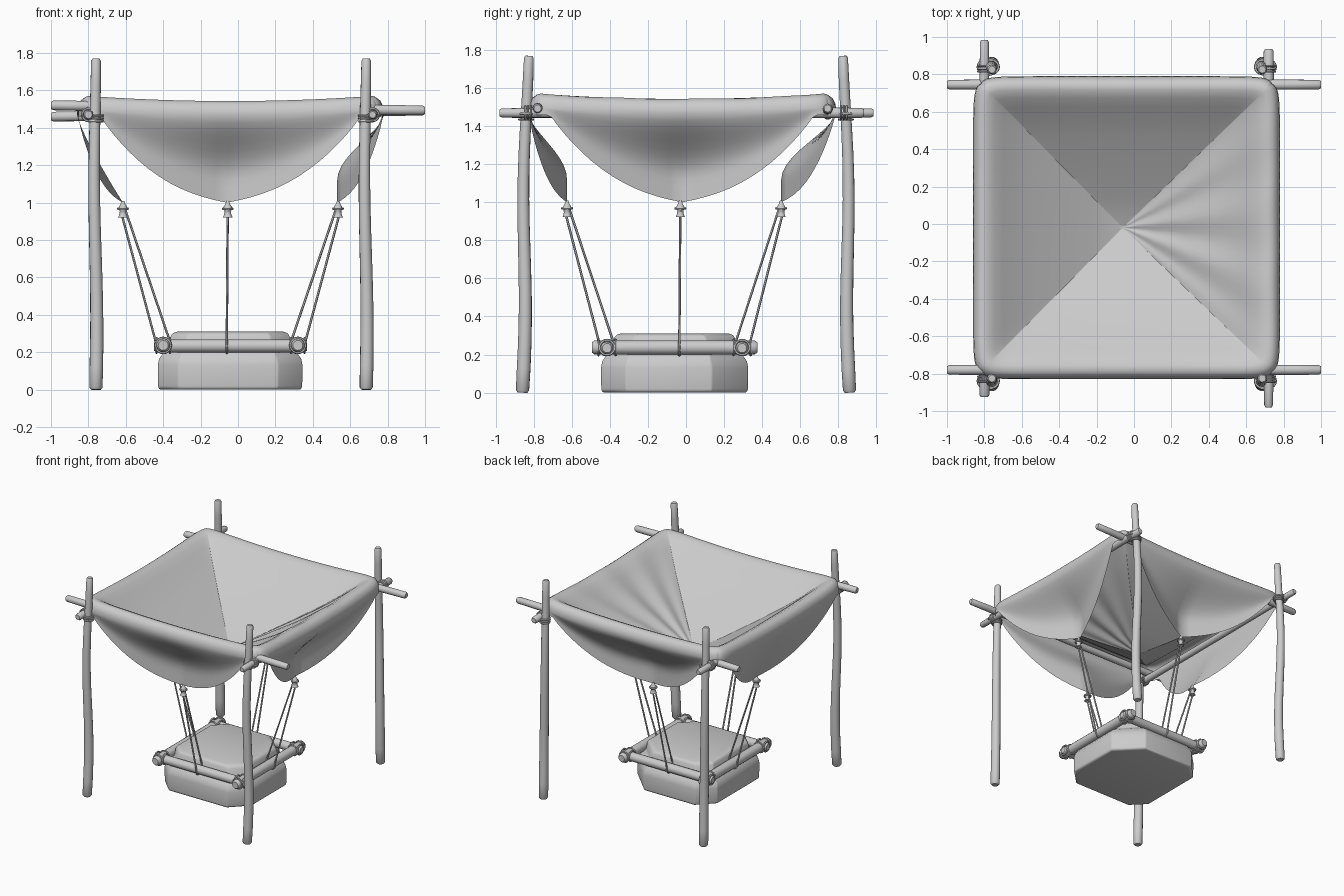
import bpy, bmesh, math
from mathutils import Vector

if "Cube" in bpy.data.objects:
    bpy.data.objects.remove(bpy.data.objects["Cube"])


def finish(bm, name, angle=50):
    bmesh.ops.recalc_face_normals(bm, faces=bm.faces)
    me = bpy.data.meshes.new(name)
    bm.to_mesh(me)
    bm.free()
    ob = bpy.data.objects.new(name, me)
    bpy.context.collection.objects.link(ob)
    bpy.ops.object.select_all(action='DESELECT')
    ob.select_set(True)
    bpy.context.view_layer.objects.active = ob
    bpy.ops.object.shade_smooth_by_angle(angle=math.radians(angle))
    return ob


def loft(bm, rings, caps=True, closed=False):
    vs = [[bm.verts.new(p) for p in r] for r in rings]
    n = len(vs[0])
    pairs = list(zip(vs, vs[1:])) + ([(vs[-1], vs[0])] if closed else [])
    for r0, r1 in pairs:
        for i in range(n):
            j = (i + 1) % n
            bm.faces.new((r0[i], r0[j], r1[j], r1[i]))
    if caps and not closed:
        bm.faces.new(vs[0])
        bm.faces.new(vs[-1])


def tube(bm, pts, radii, n=14, closed=False):
    pts = [Vector(p) for p in pts]
    rings, m = [], len(pts)
    for i, p in enumerate(pts):
        a = pts[(i - 1) % m] if closed else pts[max(i - 1, 0)]
        b = pts[(i + 1) % m] if closed else pts[min(i + 1, m - 1)]
        t = (b - a).normalized()
        # a diagonal reference keeps the frame stable on straight runs and flat loops
        ref = Vector((0.31, 0.52, 0.8)) if not closed else (pts[m // 4] - pts[0]).cross(pts[m // 2] - pts[0])
        u = t.cross(ref).normalized()
        w = t.cross(u)
        rings.append([p + radii[i] * (u * math.cos(2 * math.pi * k / n) + w * math.sin(2 * math.pi * k / n))
                      for k in range(n)])
    loft(bm, rings, closed=closed)


def log(name, a, b, r0, r1, wob=(0, 0), steps=14):
    """Pole with softly rounded ends and a slight bend."""
    a, b = Vector(a), Vector(b)
    L = (b - a).length
    side = Vector((wob[0], wob[1], 0))
    pts, rad = [], []
    e = 0.012 / L
    for f, s in [(0, .7), (e, .95)] + [(k / steps, 1) for k in range(1, steps)] + [(1 - e, .95), (1, .7)]:
        pts.append(a.lerp(b, f) + side * math.sin(f * math.pi * 2.4))
        rad.append((r0 + (r1 - r0) * f) * s)
    bm = bmesh.new()
    tube(bm, pts, rad)
    return finish(bm, name)


def loop(bm, c, axis, r, minor=0.007, stretch=(1, 1)):
    """Rope ring round an axis."""
    c = Vector(c)
    e = {'x': ((0, 1, 0), (0, 0, 1)), 'y': ((1, 0, 0), (0, 0, 1)), 'z': ((1, 0, 0), (0, 1, 0))}[axis]
    p = [c + Vector(e[0]) * r * stretch[0] * math.cos(k * math.pi / 10)
         + Vector(e[1]) * r * stretch[1] * math.sin(k * math.pi / 10) for k in range(20)]
    tube(bm, p, [minor] * 20, 6, True)


# corner posts with rope lashings
for sx, x in (('left', -.76), ('right', .685)):
    for sy, q in (('front', -1), ('back', 1)):
        log(f'{sy}_{sx}_post', (x, q * .86, 0), (x - .005, q * .835, 1.77), .037, .027, (.006, -q * .01))
        bm = bmesh.new()
        bx = -.80 if x < 0 else .72
        for dz in (-.025, -.01, .005):
            loop(bm, (x, q * .84, 1.46 + dz), 'z', .036)
            loop(bm, (bx, q * (.84 + dz), 1.47), 'y', .033)
        loop(bm, ((x + bx) / 2, q * .84, 1.465), 'z', .055, .007, (1, .75))
        finish(bm, f'{sy}_{sx}_post_lashing')

# crossbars
log('front_crossbar', (-1, -.78, 1.52), (1, -.78, 1.493), .027, .027)
log('back_crossbar', (-1, .745, 1.46), (1, .745, 1.493), .027, .027)
log('left_crossbar', (-.80, -.925, 1.47), (-.80, .985, 1.47), .028, .025)
log('right_crossbar', (.72, -.98, 1.47), (.72, .935, 1.47), .025, .028)

# cloth: sagging pyramid inside the rim, four flaps pulled in to the tie points
CX, CY, HX, HY = -.04, -.02, .82, .81
PROFILE = [(.0, 1.08), (.02, 1.085), (.2, 1.165), (.4, 1.265), (.6, 1.37), (.72, 1.44), (.8, 1.495),
           (.86, 1.535), (.91, 1.558), (.95, 1.562), (.98, 1.545), (.995, 1.52), (1.0, 1.49)]
SIDES = [(lambda a, b: (a, -b), HY, HX, .205, 1), (lambda a, b: (b, a), HX, HY, .25, 1),
         (lambda a, b: (-a, b), HY, HX, .29, 1), (lambda a, b: (-b, -a), HX, HY, .245, 0)]
bm = bmesh.new()
NS, NV = 40, 12
for si, (mp, h, half, depth, hollow) in enumerate(SIDES):
    grid = []
    for i in range(NS + 1):
        s = math.sin((i / NS - .5) * math.pi)
        col = []
        for u, z in PROFILE:
            k = 1 - .05 * abs(s) ** 14 * u ** 6
            p, q = mp(s * u * k, u * k)
            z += u ** 4 * (.012 - .035 * (1 - s * s))
            if si == 1:
                z += .012 * math.sin(s * 11) * (1 - s * s) * u * (1 - u) * 4
            col.append((CX + HX * p - .02 * (1 - u), CY + HY * q, z))
        z0 = col[-1][2]
        t = min(1, abs(s) * half / .70)
        ze = 1.0 + .46 * (.3 * t + .7 * t ** 2.5)
        k = 1 - .05 * abs(s) ** 14
        for j in range(1, NV + 1):
            v = j / NV
            f = math.sin(math.pi / 2 * min(1, v / .75)) ** 1.5 if hollow else v ** 1.2
            p, q = mp(s * k, k - depth / h * (1 - t) * f)
            col.append((CX + HX * p - .02 * v * (1 - t) * (si % 2 == 0), CY + HY * q, z0 + (ze - z0) * v))
        grid.append([bm.verts.new(c) for c in col])
    for c0, c1 in zip(grid, grid[1:]):
        for j in range(len(c0) - 1):
            bm.faces.new((c0[j], c1[j], c1[j + 1], c0[j + 1]))
bmesh.ops.remove_doubles(bm, verts=bm.verts, dist=.0005)
finish(bm, 'cloth', 70)

# knots and doubled cords down to the weight frame
FZ = .237
TIES = {'front': ((-.055, -.625), (-.06, -.415)), 'right': ((.535, -.03), (.32, -.035)),
        'back': ((-.055, .50), (-.06, .295)), 'left': ((-.615, -.03), (-.40, -.035))}
for name, (top, bot) in TIES.items():
    bm = bmesh.new()
    x, y = top
    prof = [(.006, 1.01), (.014, .99), (.022, .978), (.024, .965), (.016, .955), (.02, .935), (.026, .922)]
    loft(bm, [[(x + r * math.cos(k * math.pi / 5), y + r * math.sin(k * math.pi / 5), z) for k in range(10)]
              for r, z in prof])
    loop(bm, (x, y, .968), 'z', .025, .007)
    finish(bm, f'{name}_knot')
    bm = bmesh.new()
    T, B = Vector((x, y, .96)), Vector((*bot, FZ))
    out = Vector((T.x - B.x, T.y - B.y, 0))
    out = Vector((math.copysign(1, out.x), 0, 0)) if abs(out.x) > abs(out.y) else Vector((0, math.copysign(1, out.y), 0))
    R = .041
    path = [T + out * .013]
    path += [B + out * R * math.cos(g) + Vector((0, 0, R * math.sin(g)))
             for g in [math.radians(20 - 220 * k / 10) for k in range(11)]]
    path += [T - out * .013]
    tube(bm, path, [.0065] * len(path), 6)
    finish(bm, f'{name}_cord')

# square pole frame with lashings at its corners
for n, y in (('front', -.415), ('back', .295)):
    log(f'{n}_frame_pole', (-.45, y, FZ - .003), (.37, y, FZ - .003), .035, .035)
for n, x in (('left', -.40), ('right', .32)):
    log(f'{n}_frame_pole', (x, -.495, FZ), (x, .375, FZ), .038, .038)
    bm = bmesh.new()
    for y in (-.415, .295):
        for d in (-.045, .045):
            loop(bm, (x, y + d, FZ), 'y', .04, .007)
            loop(bm, (x + d * .8, y, FZ), 'x', .039, .007)
    finish(bm, f'{n}_frame_lashing')


# weight block with cut corners
def octagon(hw, z, g):
    cx, cy = -.042, -.06
    out = []
    for sx, sy, c in ((1, 1, .19), (-1, 1, .12), (-1, -1, .11), (1, -1, .13)):
        c *= g
        e = [(cx + sx * hw, cy + sy * (hw - c), z), (cx + sx * (hw - c), cy + sy * hw, z)]
        out += e if sx * sy > 0 else e[::-1]
    return out


bm = bmesh.new()
loft(bm, [octagon(*r) for r in ((.375, 0, 1), (.385, .012, 1), (.387, .13, 1), (.38, .165, 1), (.355, .20, .9),
                                (.325, .225, .8), (.318, .285, .8), (.308, .302, .8), (.285, .31, .8))])
block = finish(bm, 'weight_block', 50)
bev = block.modifiers.new('soft', 'BEVEL')
bev.width, bev.segments, bev.angle_limit = .012, 2, math.radians(35)
